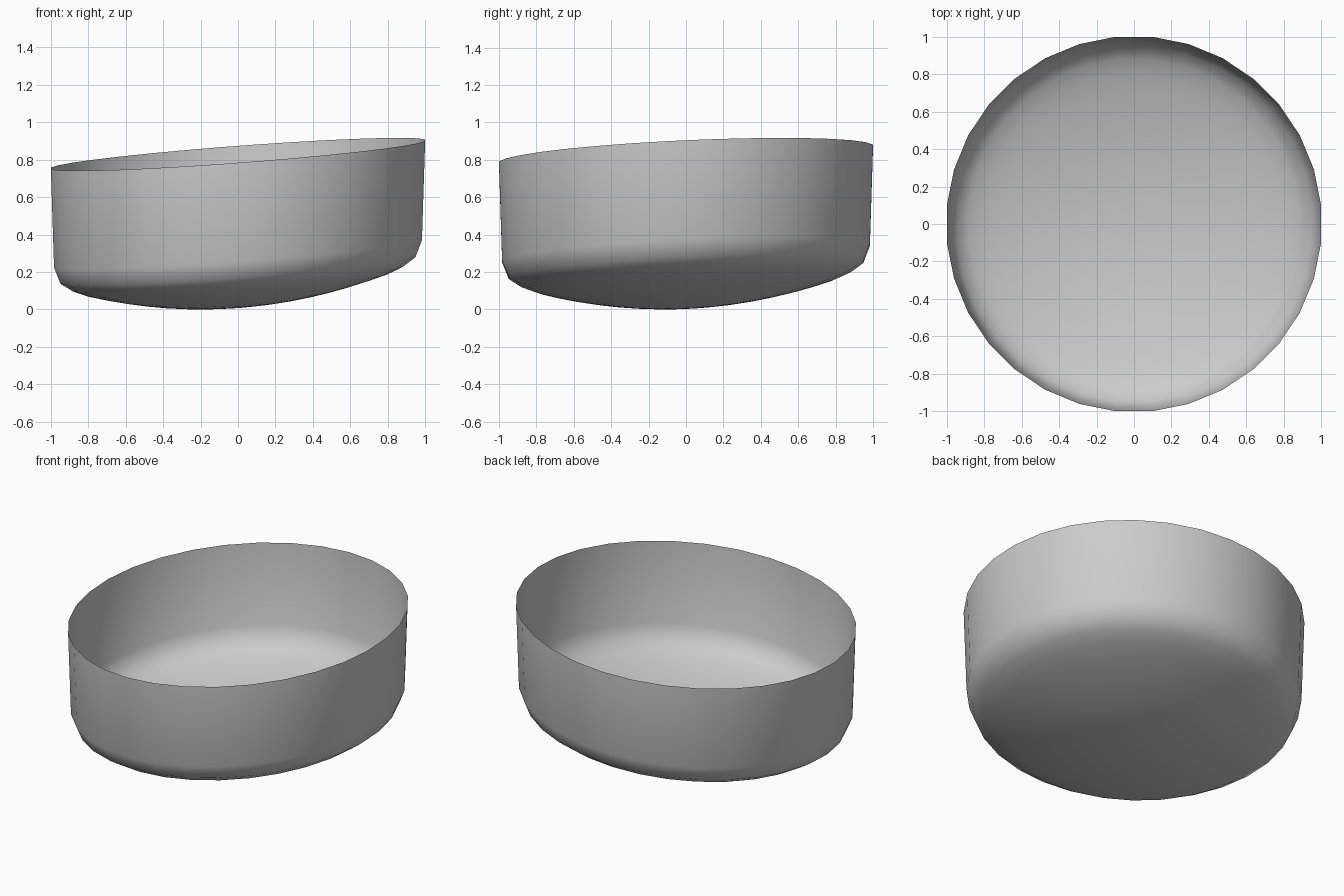
import bpy, bmesh, math

if "Cube" in bpy.data.objects:
    bpy.data.objects.remove(bpy.data.objects["Cube"])

SIDES = 32
STEP = 2 * math.pi / SIDES
FLAT = math.cos(STEP / 2)          # flats of the polygon face the axes

# Profile: shallow domed floor, rounded corner, slightly flared wall
floor = [(r, 0.011 + 0.19 * r * r) for r in [0.1 * i for i in range(1, 9)]]
profile = floor + [(0.88, 0.166), (0.948, 0.213), (0.983, 0.302), (1.0, 0.83)]


def tilt(x, y):
    # the whole dish leans by shearing its heights
    return 0.075 * x + 0.045 * y


bm = bmesh.new()
centre = bm.verts.new((0, 0, 0.011))
rings = []
for r, h in profile:
    ring = []
    for i in range(SIDES):
        a = (i + 0.5) * STEP
        x, y = r / FLAT * math.cos(a), r / FLAT * math.sin(a)
        ring.append(bm.verts.new((x, y, h + tilt(x, y))))
    rings.append(ring)

# Floor centre fan, then bands up to the open rim
for i in range(SIDES):
    j = (i + 1) % SIDES
    bm.faces.new((centre, rings[0][i], rings[0][j]))
    for lo, hi in zip(rings, rings[1:]):
        bm.faces.new((lo[i], hi[i], hi[j], lo[j]))

# Stand the dish on the ground, outside facing outwards
low = min(v.co.z for v in bm.verts)
for v in bm.verts:
    v.co.z -= low
bmesh.ops.reverse_faces(bm, faces=bm.faces[:])
for f in bm.faces:
    f.smooth = True

mesh = bpy.data.meshes.new("open_bowl")
bm.to_mesh(mesh)
bm.free()
bowl = bpy.data.objects.new("open_bowl", mesh)
bpy.context.collection.objects.link(bowl)
